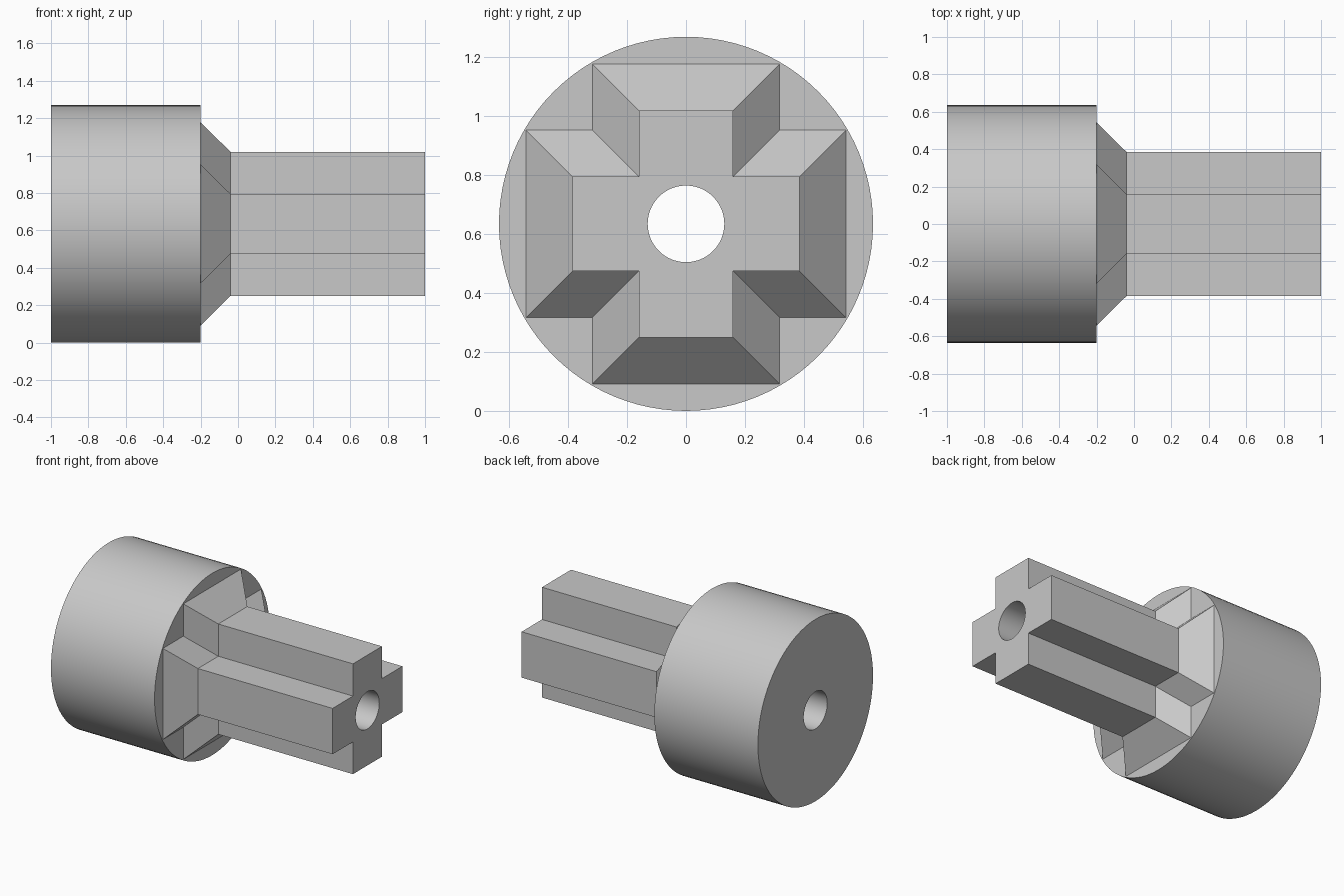
import bpy, bmesh, math

cube = bpy.data.objects.get("Cube")
if cube:
    bpy.data.objects.remove(cube, do_unlink=True)

RADIUS = 0.635
BORE = 0.13
SEGMENTS = 96

grey = bpy.data.materials.new("plain grey")
grey.use_nodes = True
colour = (0.58, 0.58, 0.58, 1)
grey.diffuse_color = colour
grey.node_tree.nodes["Principled BSDF"].inputs["Base Color"].default_value = colour

bm = bmesh.new()


def loop(points, x):
    """Closed ring of edges in the plane at x, centred on the axis."""
    verts = [bm.verts.new((x, y, z + RADIUS)) for y, z in points]
    edges = [bm.edges.new((v, verts[i - 1])) for i, v in enumerate(verts)]
    return verts, edges


def circle(radius):
    angles = [2 * math.pi * i / SEGMENTS for i in range(SEGMENTS)]
    return [(radius * math.cos(a), radius * math.sin(a)) for a in angles]


def cross(half_width, reach):
    w, r = half_width, reach
    arm = [(r, -w), (r, w), (w, w)]
    points = []
    for _ in range(4):
        points += arm
        arm = [(-z, y) for y, z in arm]
    return points


def wall(a, b):
    for i in range(len(a[0])):
        bm.faces.new((a[0][i - 1], a[0][i], b[0][i], b[0][i - 1]))


def flat_ring(outer, inner):
    bmesh.ops.triangle_fill(bm, edges=outer[1] + inner[1], use_beauty=True)


# Round head
head_end = loop(circle(RADIUS), -1)
head_shoulder = loop(circle(RADIUS), -0.2)
wall(head_end, head_shoulder)

# Cross-shaped shaft with a flared root
flare = loop(cross(0.318, 0.543), -0.2)
shaft_root = loop(cross(0.16, 0.385), -0.04)
shaft_tip = loop(cross(0.16, 0.385), 1)
wall(flare, shaft_root)
wall(shaft_root, shaft_tip)

# Through bore
bore_head = loop(circle(BORE), -1)
bore_tip = loop(circle(BORE), 1)
wall(bore_head, bore_tip)

# Flat end faces and shoulder
flat_ring(head_end, bore_head)
flat_ring(head_shoulder, flare)
flat_ring(shaft_tip, bore_tip)

bmesh.ops.recalc_face_normals(bm, faces=bm.faces)
mesh = bpy.data.meshes.new("cross_shaft_plug")
bm.to_mesh(mesh)
bm.free()
mesh.materials.append(grey)

plug = bpy.data.objects.new("cross_shaft_plug", mesh)
bpy.context.collection.objects.link(plug)
bpy.ops.object.select_all(action="DESELECT")
plug.select_set(True)
bpy.context.view_layer.objects.active = plug
bpy.ops.object.shade_smooth_by_angle(angle=math.radians(30))
